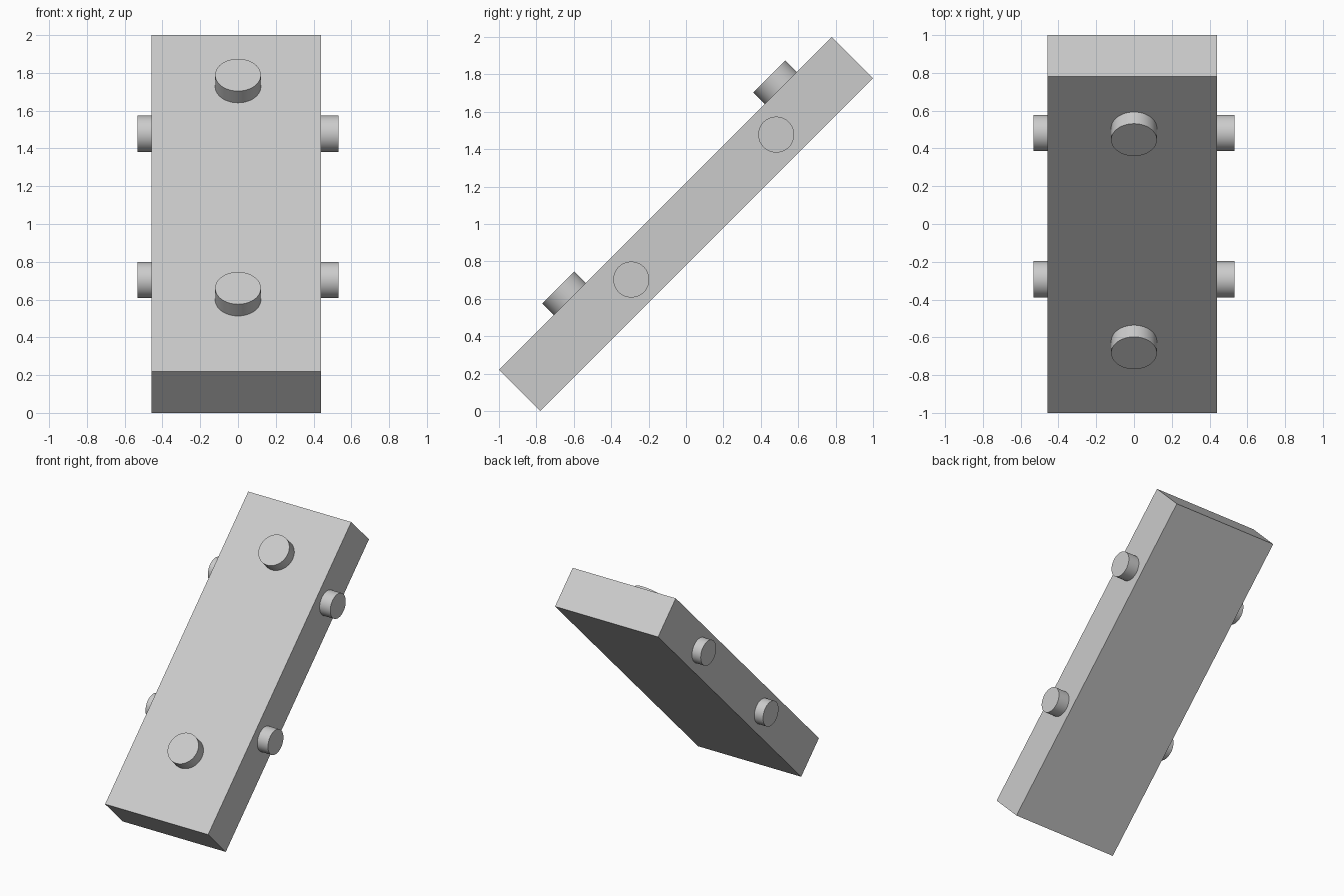
import bpy
import math
from mathutils import Matrix

cube = bpy.data.objects.get("Cube")
if cube:
    bpy.data.objects.remove(cube, do_unlink=True)

grey = bpy.data.materials.new("light_grey")
grey.use_nodes = True
colour = (0.6, 0.6, 0.6, 1)
grey.diffuse_color = colour
grey.node_tree.nodes["Principled BSDF"].inputs["Base Color"].default_value = colour

# Everything is built on a flat bar along y, then tilted about x
TILT = Matrix.Translation((0, 0, 1)) @ Matrix.Rotation(math.radians(45), 4, "X")
LENGTH, THICK = 2.517, 0.311
LEFT, RIGHT, REACH = 0.44, -0.457, 0.533
SUNK = 0.02


def finish(name, local):
    obj = bpy.context.object
    obj.name = name
    obj.data.materials.append(grey)
    obj.matrix_world = TILT @ local
    return obj


def peg(name, radius, start, end, place):
    """Round peg along its local z, from start to end."""
    bpy.ops.mesh.primitive_cylinder_add(vertices=64, radius=radius, depth=end - start)
    finish(name, place @ Matrix.Translation((0, 0, (start + end) / 2)))
    bpy.ops.object.shade_smooth_by_angle(angle=math.radians(30))


# Tilted bar
bpy.ops.mesh.primitive_cube_add(size=1)
bar = finish("bar", Matrix.Translation(((LEFT + RIGHT) / 2, 0, 0))
             @ Matrix.Diagonal((LEFT - RIGHT, LENGTH, THICK, 1)))

# Pegs on the upper face
for name, y in (("upper", 0.873), ("lower", -0.723)):
    peg(name + "_face_peg", 0.121, THICK / 2 - SUNK, 0.243,
        Matrix.Translation((0, y, 0)))

# Pegs on both long sides
for side, sign, face in (("left", 1, LEFT), ("right", -1, -RIGHT)):
    turn = Matrix.Rotation(sign * math.pi / 2, 4, "Y")
    for name, y in (("upper", 0.679), ("lower", -0.417)):
        peg(f"{name}_{side}_peg", 0.096, face - SUNK, REACH,
            Matrix.Translation((0, y, -0.003)) @ turn)
